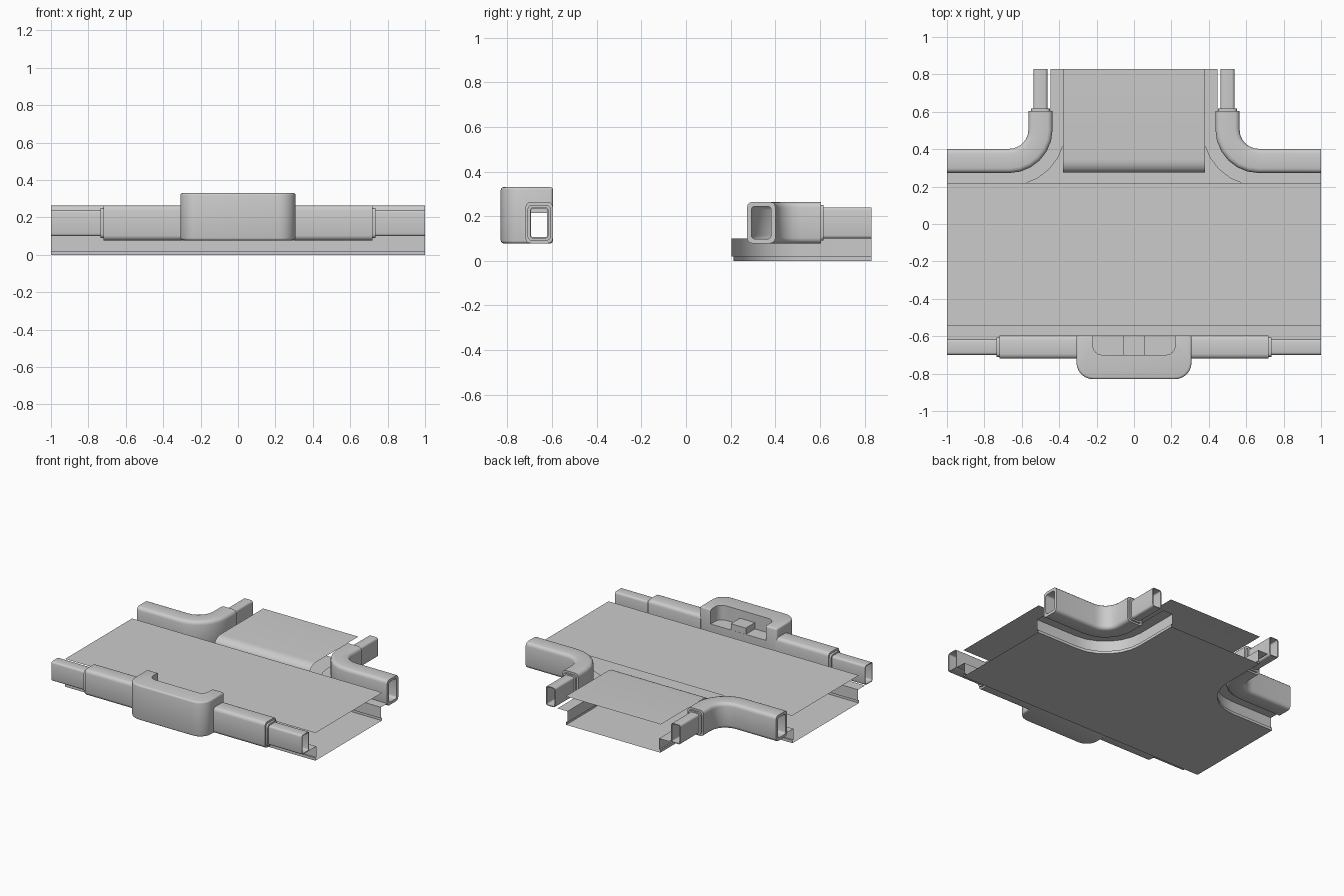
import bpy, bmesh, math
from mathutils import Vector

if "Cube" in bpy.data.objects:
    bpy.data.objects.remove(bpy.data.objects["Cube"])

grey = bpy.data.materials.new("light_grey")
grey.use_nodes = True
colour = (0.6, 0.6, 0.6, 1)
grey.diffuse_color = colour
grey.node_tree.nodes["Principled BSDF"].inputs["Base Color"].default_value = colour


def add(name, bm):
    mesh = bpy.data.meshes.new(name)
    bmesh.ops.recalc_face_normals(bm, faces=bm.faces)
    bm.to_mesh(mesh)
    bm.free()
    mesh.materials.append(grey)
    ob = bpy.data.objects.new(name, mesh)
    bpy.context.collection.objects.link(ob)
    return ob


def arc(cx, cy, r, a0, a1, n=6):
    angles = [math.radians(a0 + (a1 - a0) * i / n) for i in range(n + 1)]
    return [(cx + r * math.cos(a), cy + r * math.sin(a)) for a in angles]


def rounded(w, z0, z1, r):
    """Rounded rectangle section centred on the path."""
    h = w / 2 - r
    pts = []
    for sx, z, a in ((1, z0 + r, -90), (1, z1 - r, 0), (-1, z1 - r, 90), (-1, z0 + r, 180)):
        pts += arc(sx * h, z, r, a, a + 90, 3)
    return pts


def rings(bm, path, section, side):
    """Place the section along a plan path with mitred corners."""
    path = [Vector(p) for p in path]
    out = []
    for i, p in enumerate(path):
        t0 = (p - path[i - 1]).normalized() if i else (path[1] - p).normalized()
        t1 = (path[i + 1] - p).normalized() if i < len(path) - 1 else t0
        t = (t0 + t1).normalized()
        n = Vector((-t.y, t.x)) / max(t.dot(t0), 0.3)
        out.append([bm.verts.new((side * (p.x + n.x * o), p.y + n.y * o, z)) for o, z in section])
    return out


def skin(bm, a, b, closed):
    for i in range(len(a) if closed else len(a) - 1):
        j = (i + 1) % len(a)
        bm.faces.new((a[i], a[j], b[j], b[i]))


def strip(name, path, section, side=1):
    bm = bmesh.new()
    rs = rings(bm, path, section, side)
    for a, b in zip(rs, rs[1:]):
        skin(bm, a, b, False)
    return add(name, bm)


def tube(name, path, w, z0, z1, wall, r, side=1):
    """Open tube with a wall thickness and rims."""
    bm = bmesh.new()
    outer = rings(bm, path, rounded(w, z0, z1, r), side)
    inner = rings(bm, path, rounded(w - 2 * wall, z0 + wall, z1 - wall, r * 0.6), side)
    for rs in (outer, inner):
        for a, b in zip(rs, rs[1:]):
            skin(bm, a, b, True)
    skin(bm, outer[0], inner[0], True)
    skin(bm, outer[-1], inner[-1], True)
    return add(name, bm)


def prism(name, outline, z0, z1):
    bm = bmesh.new()
    face = bm.faces.new([bm.verts.new((x, y, z0)) for x, y in outline])
    top = bmesh.ops.extrude_face_region(bm, geom=[face])["geom"]
    bmesh.ops.translate(bm, vec=(0, 0, z1 - z0), verts=[v for v in top if isinstance(v, bmesh.types.BMVert)])
    return add(name, bm)


def sheet(name, outline, z):
    bm = bmesh.new()
    bm.faces.new([bm.verts.new((x, y, z)) for x, y in outline])
    return add(name, bm)


END, FRONT, CX, CY = 0.83, -0.545, 0.668, 0.505


def corner(r):
    """Plan path from the side end, round the corner, to the back end."""
    return [(1, CY - r)] + arc(CX, CY, r, 270, 180) + [(CX - r, END)]


# Floor of the junction, with side walls and ledges
wall_path = corner(0.292)
floor_outline = [(1, FRONT)] + wall_path + [(-x, y) for x, y in reversed(wall_path)] + [(-1, FRONT)]
sheet("floor", floor_outline, 0.0)
ledge = [(0, 0), (0, 0.02), (0.01, 0.02), (0.01, 0.1), (-0.07, 0.1)]
for side, tag in ((1, "left"), (-1, "right")):
    strip("corner_wall_" + tag, wall_path, ledge, side)
strip("front_wall", [(-1, FRONT), (1, FRONT)], ledge)

# Raised main deck and branch deck with a rounded nose
sheet("main_deck", [(-1, FRONT), (1, FRONT), (1, 0.22), (-1, 0.22)], 0.2)
nose = [(-(0.345 - 0.07 * math.cos(a)), 0.155 + 0.05 * math.sin(a))
        for a in (math.radians(i * 15) for i in range(7))]
strip("branch_deck", [(-0.38, 0), (0.38, 0)], [(-o, z) for o, z in nose] + [(END, 0.205)])

# Corner pipes with thinner pipes leading to the back
elbow_path = corner(0.168)
pipe_x = elbow_path[-1][0]
elbow_path[-1] = (pipe_x, 0.605)
for side, tag in ((1, "left"), (-1, "right")):
    tube("corner_pipe_" + tag, elbow_path, 0.128, 0.078, 0.264, 0.02, 0.025, side)
    tube("corner_collar_" + tag, [(pipe_x, 0.6), (pipe_x, 0.617)], 0.1, 0.09, 0.25, 0.015, 0.02, side)
    tube("back_pipe_" + tag, [(pipe_x, 0.59), (pipe_x, END)], 0.074, 0.1, 0.24, 0.006, 0.014, side)

    # Front rail pipes and their sleeves
    tube("front_sleeve_" + tag, [(0.3, -0.658), (0.72, -0.658)], 0.124, 0.078, 0.264, 0.018, 0.025, side)
    tube("front_collar_" + tag, [(0.715, -0.658), (0.735, -0.658)], 0.105, 0.09, 0.25, 0.015, 0.02, side)
    tube("front_pipe_" + tag, [(0.7, -0.658), (1, -0.658)], 0.084, 0.1, 0.24, 0.006, 0.014, side)


# Front housing with an alcove and a passage along its length
def bay(x, y0, y1, r):
    return [(x, y1)] + arc(x - r, y0 + r, r, 0, -90) + arc(-x + r, y0 + r, r, 270, 180) + [(-x, y1)]


housing = prism("front_housing", bay(0.308, -0.83, -0.596, 0.09), 0.078, 0.33)
bevel = housing.modifiers.new("soft_edges", "BEVEL")
bevel.width = 0.012
bevel.segments = 3
bevel.limit_method = "ANGLE"
bevel.angle_limit = math.radians(50)
alcove = prism("alcove_cutter", bay(0.22, -0.7, -0.5, 0.05), 0.225, 0.5)
passage = prism("passage_cutter", [(-0.5, -0.7), (0.5, -0.7), (0.5, -0.616), (-0.5, -0.616)], 0.097, 0.215)
for cutter in (alcove, passage):
    cut = housing.modifiers.new(cutter.name, "BOOLEAN")
    cut.operation = "DIFFERENCE"
    cut.object = cutter
    cut.solver = "EXACT"
bpy.context.view_layer.update()
cut_mesh = bpy.data.meshes.new_from_object(housing.evaluated_get(bpy.context.evaluated_depsgraph_get()))
housing.modifiers.clear()
housing.data = cut_mesh
for cutter in (alcove, passage):
    bpy.data.objects.remove(cutter)
prism("alcove_block", [(-0.06, -0.7), (0.06, -0.7), (0.06, -0.597), (-0.06, -0.597)], 0.22, 0.27)

# Smooth shading with sharp creases
for ob in bpy.context.scene.objects:
    ob.select_set(ob.type == "MESH")
bpy.context.view_layer.objects.active = housing
bpy.ops.object.shade_smooth_by_angle(angle=math.radians(35))
